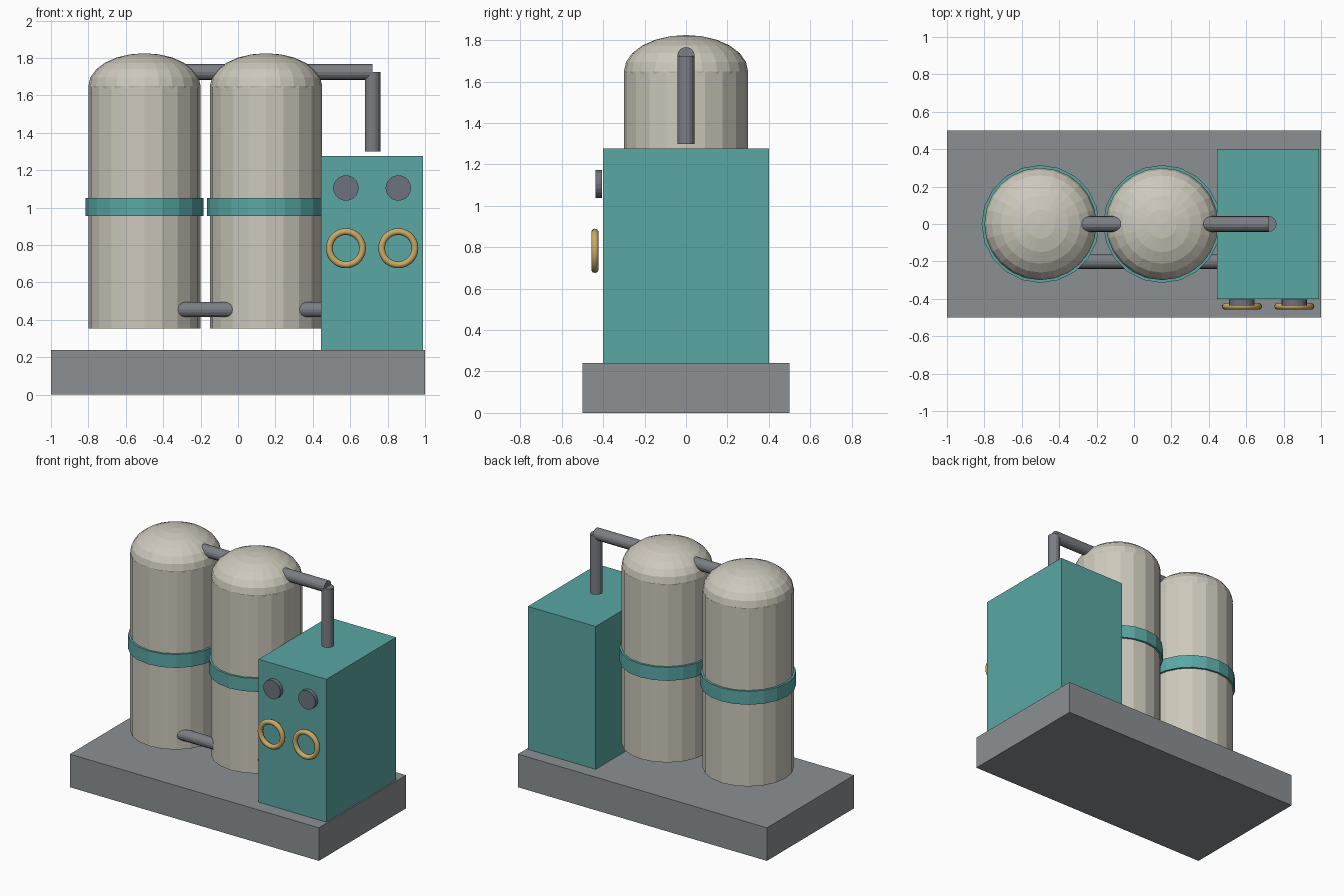
import bpy, math
from mathutils import Vector

if "Cube" in bpy.data.objects:
    bpy.data.objects.remove(bpy.data.objects["Cube"])


def material(name, r, g, b):
    m = bpy.data.materials.new(name)
    m.use_nodes = True
    m.diffuse_color = (r, g, b, 1)
    m.node_tree.nodes["Principled BSDF"].inputs["Base Color"].default_value = (r, g, b, 1)
    return m


CREAM = material("cream", 0.61, 0.58, 0.50)
TEAL = material("teal", 0.10, 0.39, 0.37)
CONCRETE = material("concrete grey", 0.26, 0.28, 0.29)
STEEL = material("pipe steel", 0.20, 0.21, 0.23)
DIAL = material("dial slate", 0.15, 0.17, 0.21)
BRASS = material("brass", 0.60, 0.40, 0.13)


def finish(name, mat):
    o = bpy.context.object
    o.name = name
    o.data.materials.append(mat)
    return o


def box(name, low, high, mat):
    low, high = Vector(low), Vector(high)
    bpy.ops.mesh.primitive_cube_add(size=1, location=(low + high) / 2)
    o = finish(name, mat)
    o.scale = high - low
    return o


def rod(name, start, end, radius, mat, sides=16):
    start, end = Vector(start), Vector(end)
    axis = end - start
    bpy.ops.mesh.primitive_cylinder_add(
        vertices=sides, radius=radius, depth=axis.length,
        location=(start + end) / 2,
        rotation=axis.to_track_quat("Z", "Y").to_euler())
    return finish(name, mat)


# Plinth and control cabinet
box("base_slab", (-1, -0.5, 0), (1, 0.5, 0.24), CONCRETE)
box("control_cabinet", (0.445, -0.4, 0.24), (0.99, 0.4, 1.277), TEAL)

# Domed tanks with a band around each
for side, x in (("right", -0.5), ("left", 0.15)):
    rod(side + "_tank", (x, 0, 0.355), (x, 0, 1.65), 0.3, CREAM, 20)
    rod(side + "_tank_band", (x, 0, 0.955), (x, 0, 1.052), 0.315, TEAL, 20)
    bpy.ops.mesh.primitive_uv_sphere_add(segments=24, ring_count=12, radius=0.3,
                                         location=(x, 0, 1.65))
    finish(side + "_tank_dome", CREAM).scale.z = 0.585

# Pipework
PIPE = 0.042
rod("tank_link_pipe", (-0.5, 0, 1.725), (0.15, 0, 1.725), PIPE, STEEL)
rod("outlet_pipe", (0.15, 0, 1.725), (0.72, 0, 1.725), PIPE, STEEL)
rod("down_pipe", (0.72, 0, 1.3), (0.72, 0, 1.725), PIPE, STEEL)
rod("lower_pipe", (-0.5, -0.2, 0.455), (0.6, -0.2, 0.455), 0.04, STEEL)

# Dials and hand wheels on the cabinet front
for side, x in (("right", 0.577), ("left", 0.857)):
    rod(side + "_dial", (x, -0.405, 1.105), (x, -0.436, 1.105), 0.068, DIAL, 20)
    bpy.ops.mesh.primitive_torus_add(
        major_radius=0.089, minor_radius=0.018, major_segments=28, minor_segments=10,
        location=(x, -0.44, 0.783), rotation=(math.pi / 2, 0, 0))
    o = finish(side + "_hand_wheel", BRASS)
    o.data.polygons.foreach_set("use_smooth", [True] * len(o.data.polygons))
